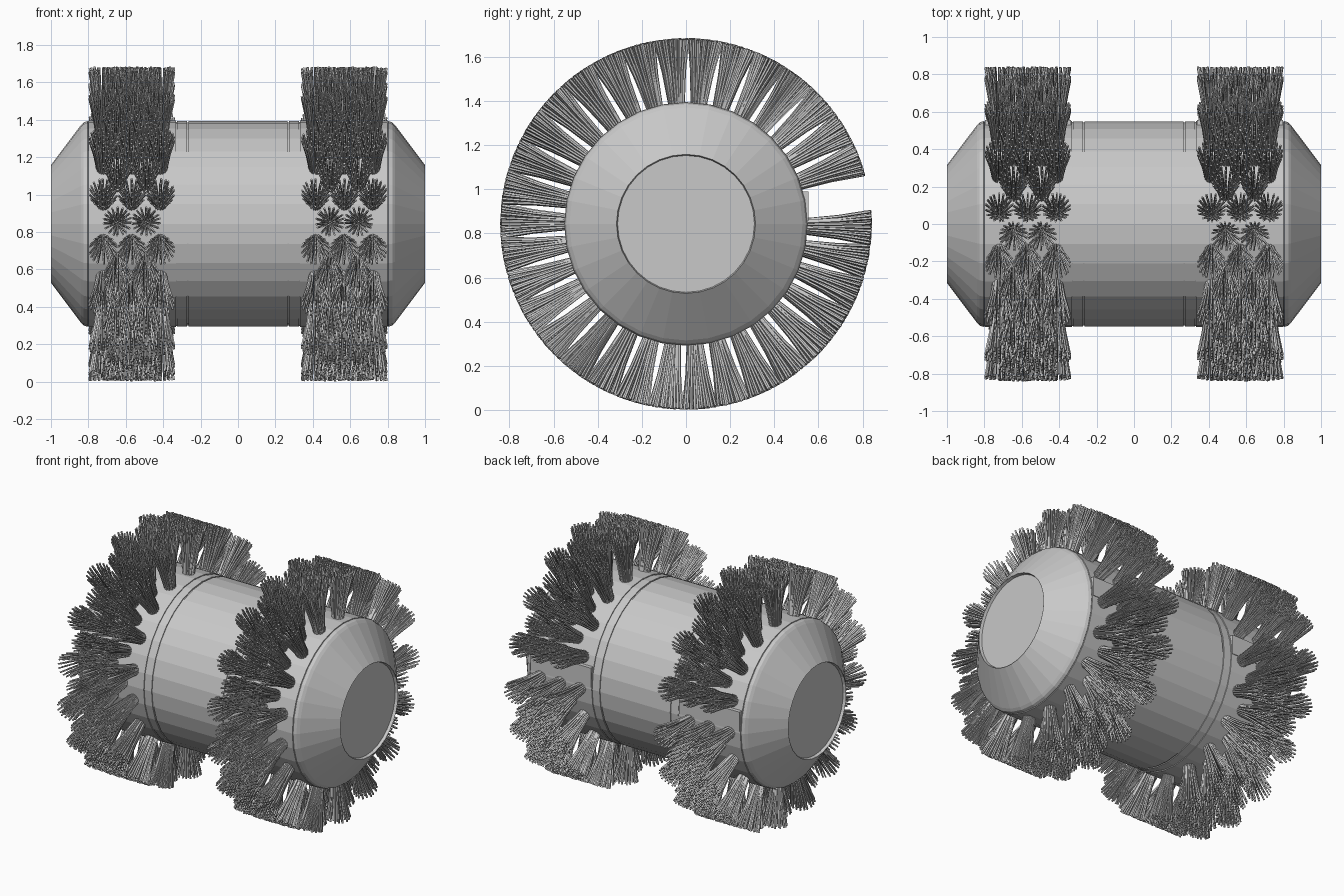
import bpy, bmesh, math, random
from mathutils import Vector

random.seed(4)
cube = bpy.data.objects.get("Cube")
if cube:
    bpy.data.objects.remove(cube, do_unlink=True)

AXIS_Z = 0.843      # height of the roller axis
SIDES = 32
ROWS = 33           # bristle rows, leaving one open place at the back
FIRST, LAST = 20.5, 358.8
TIP_R = 0.842

grey = bpy.data.materials.new("plain grey")
grey.use_nodes = True
colour = (0.58, 0.58, 0.58, 1)
grey.diffuse_color = colour
grey.node_tree.nodes["Principled BSDF"].inputs["Base Color"].default_value = colour


def finish(name, bm):
    bmesh.ops.recalc_face_normals(bm, faces=bm.faces)
    mesh = bpy.data.meshes.new(name)
    bm.to_mesh(mesh)
    bm.free()
    mesh.materials.append(grey)
    obj = bpy.data.objects.new(name, mesh)
    obj.location.z = AXIS_Z
    bpy.context.collection.objects.link(obj)
    return obj


def radial(angle):
    return Vector((0, math.cos(angle), math.sin(angle)))


def lathe(name, profile, closed=False):
    """Turn (x, radius) points around the x axis."""
    bm = bmesh.new()
    rings = []
    for x, r in profile:
        rings.append([bm.verts.new(Vector((x, 0, 0)) + r * radial(math.tau * i / SIDES))
                      for i in range(SIDES)])
    pairs = list(zip(rings, rings[1:]))
    if closed:
        pairs.append((rings[-1], rings[0]))
    else:
        bm.faces.new(rings[0])
        bm.faces.new(rings[-1])
    for a, b in pairs:
        for i in range(SIDES):
            j = (i + 1) % SIDES
            bm.faces.new((a[i], a[j], b[j], b[i]))
    return finish(name, bm)


# Roller body with shallow grooves, conical ends and recessed end discs
half = [(0.264, 0.549), (0.264, 0.543), (0.274, 0.543), (0.274, 0.549),
        (0.325, 0.549), (0.325, 0.546), (0.8, 0.546), (0.805, 0.55),
        (0.825, 0.543), (0.84, 0.528), (1.0, 0.315), (0.98, 0.31)]
lathe("roller_body", [(-x, r) for x, r in reversed(half)] + half)


def bristle(bm, start, mid, end, width):
    """A square filament with one bend."""
    rings = []
    d = (end - start).normalized()
    u = d.cross(Vector((0.3, 0.5, 0.8))).normalized() * width
    v = d.cross(u)
    for p in (start, mid, end):
        rings.append([bm.verts.new(p + o) for o in (u, v, -u, -v)])
    for a, b in zip(rings, rings[1:]):
        for i in range(4):
            j = (i + 1) % 4
            bm.faces.new((a[i], a[j], b[j], b[i]))
    bm.faces.new(rings[-1])


def tuft(bm, x, angle):
    """A round bundle of filaments spreading outward."""
    out = radial(angle)
    side = radial(angle + math.pi / 2)
    for ring in range(4):
        count = max(1, ring * 6)
        for k in range(count):
            turn = math.tau * (k + 0.5 * (ring % 2)) / count + random.uniform(-0.08, 0.08)
            across, along = math.cos(turn) * ring / 3, math.sin(turn) * ring / 3
            tip = TIP_R - random.uniform(0, 0.008)

            def point(spread, r):
                v = along * spread
                return Vector((x + across * spread, 0, 0)) + side * v + out * math.sqrt(r * r - v * v)

            bristle(bm, point(0.031, 0.535), point(0.049, 0.69), point(0.075, tip), 0.0065)


# Two brush bands: sleeve, back seam plate and staggered tufts
for name, sign in (("left", 1), ("right", -1)):
    lathe(name + "_brush_sleeve", [(sign * 0.332, 0.54), (sign * 0.332, 0.552),
                                   (sign * 0.8, 0.552), (sign * 0.8, 0.54)], closed=True)

    bm = bmesh.new()
    bmesh.ops.create_cube(bm, size=1)
    for v in bm.verts:
        v.co = Vector((sign * 0.566 + v.co.x * 0.46, 0.535 + v.co.y * 0.04, 0.08 + v.co.z * 0.135))
    finish(name + "_seam_plate", bm)

    bm = bmesh.new()
    for row in range(ROWS):
        angle = math.radians(FIRST + (LAST - FIRST) * row / (ROWS - 1))
        shifts = (-1, 0, 1) if row % 2 == 0 else (-0.5, 0.5)
        for s in shifts:
            tuft(bm, sign * 0.568 + s * 0.152, angle)
    finish(name + "_brush_bristles", bm)
